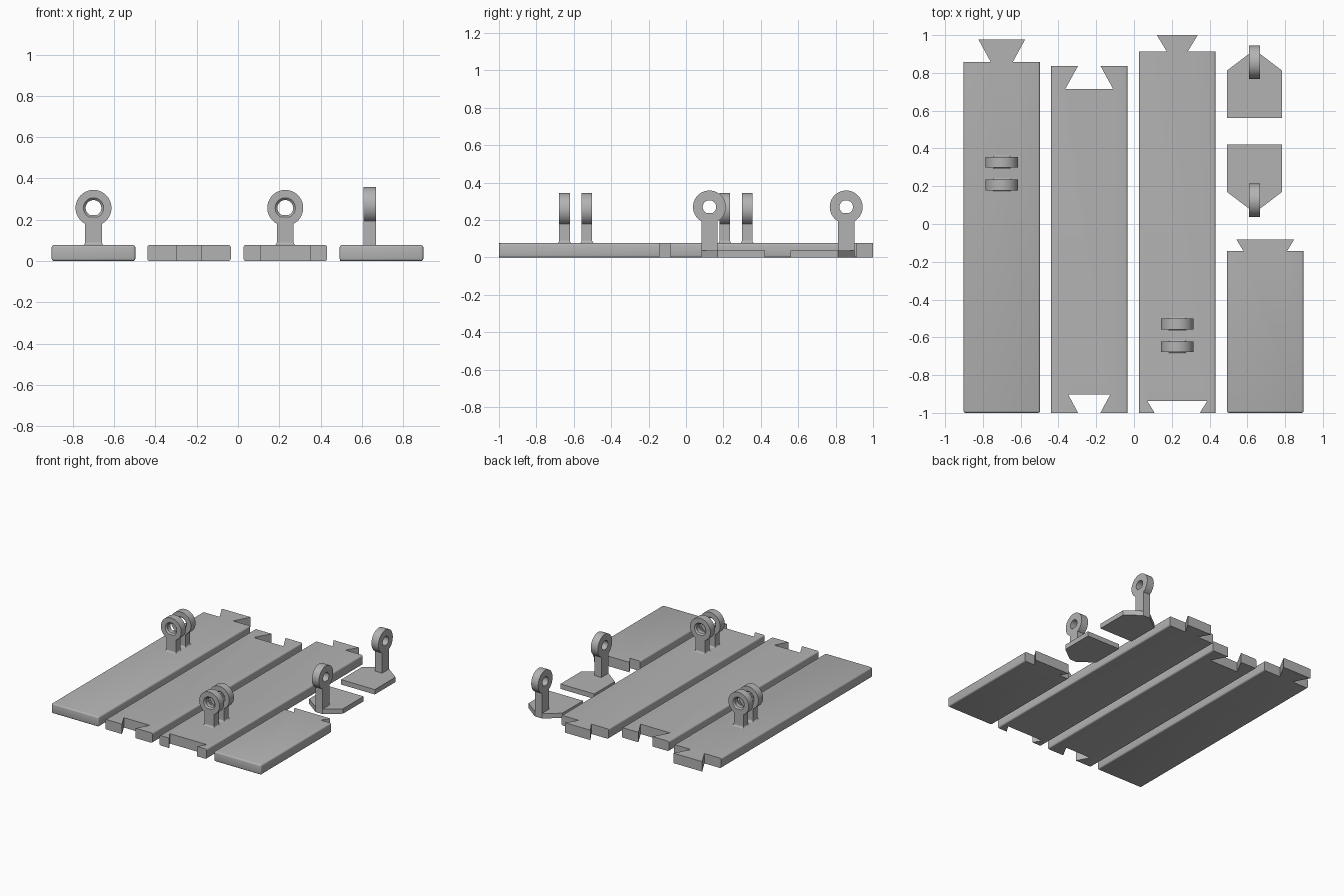
import bpy, bmesh, math
from mathutils import Matrix, Vector

if "Cube" in bpy.data.objects:
    bpy.data.objects.remove(bpy.data.objects["Cube"])

THICK = 0.077
grey = bpy.data.materials.new("plain grey")
grey.diffuse_color = (0.45, 0.45, 0.45, 1)
grey.use_nodes = True
grey.node_tree.nodes["Principled BSDF"].inputs["Base Color"].default_value = grey.diffuse_color


def finish(bm, name, matrix=None):
    bmesh.ops.recalc_face_normals(bm, faces=bm.faces)
    if matrix is not None:
        bm.transform(matrix)
    me = bpy.data.meshes.new(name)
    bm.to_mesh(me)
    bm.free()
    me.materials.append(grey)
    ob = bpy.data.objects.new(name, me)
    bpy.context.collection.objects.link(ob)
    bpy.ops.object.select_all(action='DESELECT')
    ob.select_set(True)
    bpy.context.view_layer.objects.active = ob
    bpy.ops.object.shade_smooth_by_angle(angle=math.radians(35))
    return ob


def prism(points, height):
    """Extrude an xy outline upward from z = 0."""
    bm = bmesh.new()
    face = bm.faces.new([bm.verts.new((x, y, 0)) for x, y in points])
    geom = bmesh.ops.extrude_face_region(bm, geom=[face])["geom"]
    bmesh.ops.translate(bm, vec=(0, 0, height),
                        verts=[v for v in geom if isinstance(v, bmesh.types.BMVert)])
    return bm


def board(name, cx, y1, back, front=None):
    """Plank from y = -1 to y1; each joint is (half width at the end line,
    half width at the far line, signed length: + tongue, - socket)."""
    h = 0.2025
    pts = [(cx - h, -1)]
    if front:
        a, b, d = front
        pts += [(cx - a, -1), (cx - b, -1 + d), (cx + b, -1 + d), (cx + a, -1)]
    pts += [(cx + h, -1), (cx + h, y1)]
    a, b, d = back
    pts += [(cx + a, y1), (cx + b, y1 + d), (cx - b, y1 + d), (cx - a, y1), (cx - h, y1)]
    bm = prism(pts, THICK)

    # Round the long edges, and the whole end where it has no joint
    def rounded(e):
        p, q = (v.co for v in e.verts)
        side = abs(abs(p.x - cx) - h) < 1e-4 and abs(p.x - q.x) < 1e-4
        plain_end = not front and p.y < -0.999 and q.y < -0.999
        return plain_end or (side and abs(p.y - q.y) > 0.1)
    bmesh.ops.bevel(bm, geom=[e for e in bm.edges if rounded(e)], offset=0.011,
                    segments=3, profile=0.5, affect='EDGES')
    return finish(bm, name)


def eye_lug(name, z0, zc, radius, hole, stem, thick, chamfer, matrix):
    """Ring on a stem in the local xz plane, pierced by a round hole.
    One outline around ring and stem is bridged to the hole on both faces."""
    n = 64
    t = thick / 2
    bm = bmesh.new()
    start = math.asin(stem / radius)
    outer = []
    for i in range(n):
        a = -math.pi / 2 + start + (2 * math.pi - 2 * start) * i / (n - 1)
        outer.append((radius * math.cos(a), zc + radius * math.sin(a)))

    def loop(points, y):
        return [bm.verts.new((x, y, z)) for x, z in points]

    def circle(r):
        pts = []
        for i in range(n):
            a = -math.pi / 2 + start + (2 * math.pi - 2 * start) * i / (n - 1)
            pts.append((r * math.cos(a), zc + r * math.sin(a)))
        return pts

    loops = [loop(outer, -t), loop(outer, t), loop(circle(hole + chamfer), t)]
    if chamfer:
        loops += [loop(circle(hole), t - chamfer), loop(circle(hole), -t + chamfer)]
    loops.append(loop(circle(hole + chamfer), -t))
    for k, lo in enumerate(loops):
        nx = loops[(k + 1) % len(loops)]
        for i in range(n):
            j = (i + 1) % n
            if k == 0 and i == n - 1:      # the stem joins here
                continue
            bm.faces.new((lo[i], lo[j], nx[j], nx[i]))
    # Stem
    f0, f1 = loops[0], loops[1]
    base = [bm.verts.new((x, y, z0)) for x, y in
            ((-stem, -t), (stem, -t), (stem, t), (-stem, t))]
    top = [f0[-1], f0[0], f1[0], f1[-1]]
    for i in range(4):
        j = (i + 1) % 4
        bm.faces.new((base[i], base[j], top[j], top[i]))
    bm.faces.new(base)
    return finish(bm, name, matrix)


def flare(name, x, y):
    """Curved foot that widens where a lug meets its board."""
    bm = bmesh.new()
    rings = []
    for k in range(5):
        a = math.pi / 2 * k / 4
        o = 0.013 * (1 - math.sin(a))
        z = THICK - 0.001 + 0.014 * (1 - math.cos(a))
        rings.append([bm.verts.new((x + sx * (0.041 + o), y + sy * (0.0285 + o), z))
                      for sx, sy in ((-1, -1), (1, -1), (1, 1), (-1, 1))])
    for lo, hi in zip(rings, rings[1:]):
        for i in range(4):
            bm.faces.new((lo[i], lo[(i + 1) % 4], hi[(i + 1) % 4], hi[i]))
    bm.faces.new(rings[0])
    bm.faces.new(rings[-1])
    return finish(bm, name)


# Four planks with dovetail joints
board("left_board", -0.70, 0.857, (0.058, 0.124, 0.121))
board("socket_board", -0.237, 0.836, (0.06, 0.127, -0.122), (0.059, 0.111, 0.097))
board("middle_board", 0.229, 0.912, (0.055, 0.108, 0.088), (0.12, 0.159, 0.064))
board("short_board", 0.695, -0.142, (0.116, 0.153, 0.06))

# Paired hinge lugs standing on two of the boards
for side, x, ys in (("left", -0.70, (0.207, 0.327)), ("middle", 0.229, (-0.65, -0.53))):
    for i, y in enumerate(ys):
        eye_lug(f"{side}_hinge_lug_{i + 1}", THICK - 0.001, 0.257, 0.087, 0.038, 0.041,
                0.057, 0.011, Matrix.Translation((x, y, 0)))
        flare(f"{side}_lug_foot_{i + 1}", x, y)

# Two loose pointed plates, mirrored, each with a single eye lug near its tip
PX, PY = 0.638, 0.491
for label, s in (("back", 1), ("front", -1)):
    outline = [(-0.145, 0.069), (0.145, 0.069), (0.145, 0.322),
               (0.03, 0.409), (-0.03, 0.409), (-0.145, 0.322)]
    finish(prism([(PX + x, PY + s * y) for x, y in outline], 0.038), f"{label}_pointed_plate")
    eye_lug(f"{label}_plate_lug", 0.037, 0.27, 0.088, 0.036, 0.0435, 0.06, 0,
            Matrix.Translation((PX, PY + s * 0.3655, 0)) @ Matrix.Rotation(math.pi / 2, 4, 'Z'))
